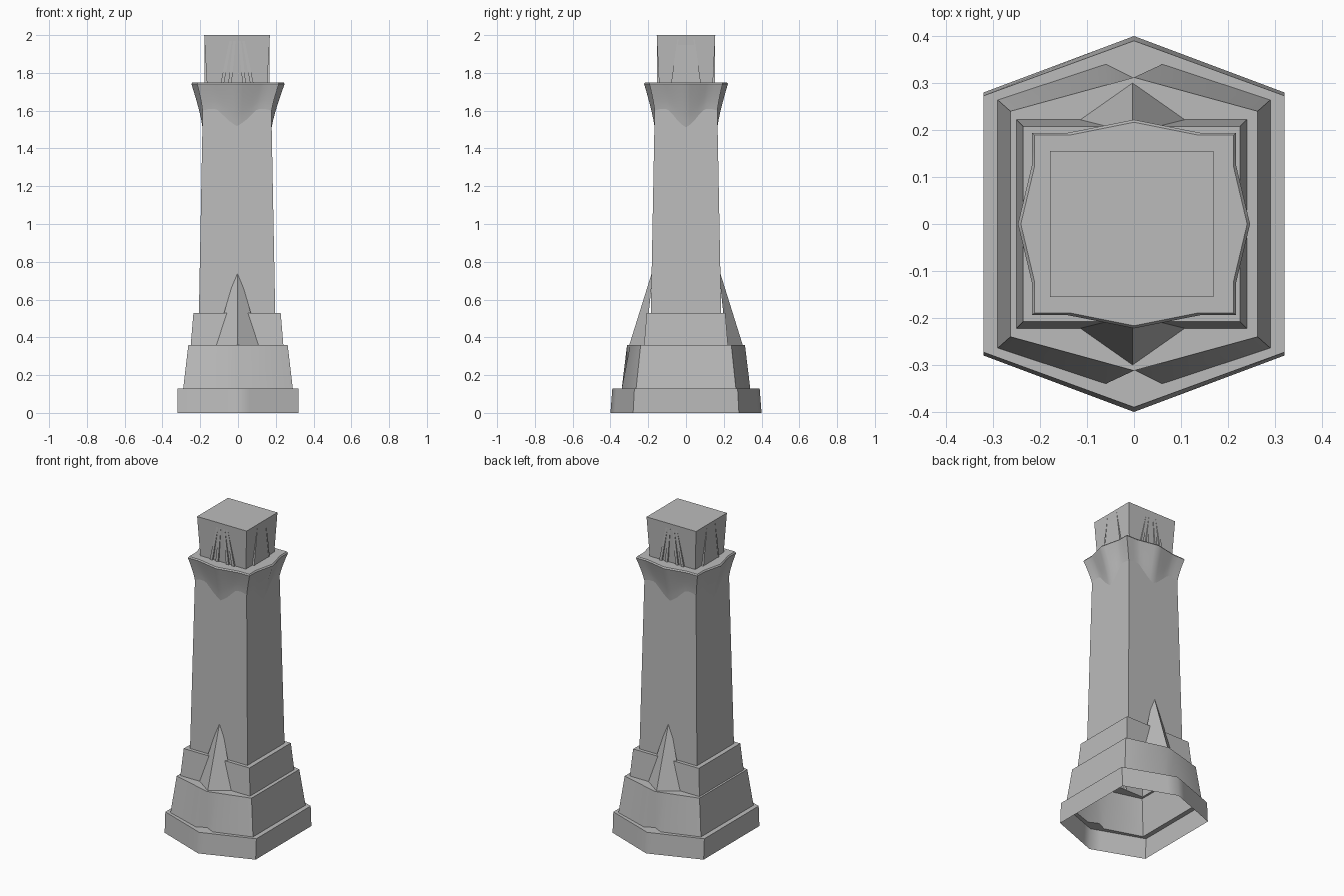
import bpy, bmesh, math
from mathutils import Vector

if "Cube" in bpy.data.objects:
    bpy.data.objects.remove(bpy.data.objects["Cube"])

stone = bpy.data.materials.new("grey_stone")
stone.diffuse_color = (0.5, 0.5, 0.5, 1)
stone.use_nodes = True
stone.node_tree.nodes["Principled BSDF"].inputs["Base Color"].default_value = stone.diffuse_color


def make(name, verts, faces, angle=30):
    me = bpy.data.meshes.new(name)
    me.from_pydata([tuple(v) for v in verts], [], faces)
    me.materials.append(stone)
    ob = bpy.data.objects.new(name, me)
    bpy.context.collection.objects.link(ob)
    bpy.ops.object.select_all(action='DESELECT')
    ob.select_set(True)
    bpy.context.view_layer.objects.active = ob
    bpy.ops.object.shade_smooth_by_angle(angle=math.radians(angle))
    return ob


def loft(name, rings, cap=False, angle=30):
    # Rings run counter-clockwise seen from above, from bottom to top
    n = len(rings[0])
    verts = [v for r in rings for v in r]
    faces = []
    for k in range(len(rings) - 1):
        for i in range(n):
            j = (i + 1) % n
            faces.append((k * n + i, k * n + j, (k + 1) * n + j, (k + 1) * n + i))
    if cap:
        faces.append(tuple(range((len(rings) - 1) * n, len(rings) * n)))
    return make(name, verts, faces, angle)


def outline(z, x, y, mid=None, sx=0.06, sy=None, cx=0.0):
    # Rectangle whose front and back may come to a point, with shoulders beside it
    mid = y if mid is None else mid
    sy = mid + (y - mid) * sx / x if sy is None else sy
    half = [(x, y), (sx, sy), (0, mid), (-sx, sy), (-x, y)]
    pts = half + [(-a, -b) for a, b in half]
    return [Vector((a + cx, b, z)) for a, b in pts]


OFF = -0.005
plinth = [outline(0, .32, .28, .40), outline(.13, .32, .273, .39)]
tier = [outline(.13, .29, .264, .31, .06, .34), outline(.36, .263, .24, .312)]
block = [outline(.36, .245, .222, cx=OFF), outline(.53, .231, .208, cx=OFF)]
shaft = [outline(.53, .202, .186, cx=OFF), outline(1.74, .179, .163, cx=OFF)]

# Stepped base, open underneath, and the tapering shaft
loft("plinth", plinth + [tier[0]], angle=42)
loft("lower_step", tier + [block[0]], angle=35)
loft("upper_step", block + [shaft[0]])
loft("shaft", shaft)

# Pointed buttress on front and back
for s, name in ((-1, "front_buttress"), (1, "back_buttress")):
    v = [(-.124, s * .215, .36), (-.003, s * .30, .36), (.118, s * .215, .36), (-.003, s * .172, .77)]
    f = [(0, 1, 3), (1, 2, 3)]
    make(name, v, f if s < 0 else [t[::-1] for t in f], 10)

# Flared capital with scalloped lower edge and a pointed top outline
SCALLOP = [(0, 1.51), (.12, 1.525), (.25, 1.545), (.4, 1.575), (.55, 1.602), (.65, 1.61), (.8, 1.61), (1, 1.60)]
US = [-u for u, z in SCALLOP[:0:-1]] + [u for u, z in SCALLOP[:-1]]
ZB = dict(SCALLOP)


def capital_ring(t, z_top=1.742, inset=0.0):
    ring = []
    for side in range(4):
        across = side % 2 == 0          # front and back faces run along x
        for u in US:
            a = min(abs(u) / .65, 1)
            if across:
                low, top = (u * .183, -.166), (u * .217, -(.222 - .028 * a))
            else:
                low, top = (u * .166, -.183), (u * .194, -(.247 - .03 * a))
            f = t ** 1.25
            p = [low[i] + (top[i] - low[i]) * f for i in (0, 1)]
            p = [c * (1 - inset) for c in p]
            for _ in range(side):       # quarter turns
                p = [-p[1], p[0]]
            zb = ZB[abs(u)]
            ring.append(Vector((p[0] + OFF * (1 - t), p[1], zb + (z_top - zb) * t)))
    return ring


rings = [capital_ring(k / 6) for k in range(7)]
rings += [capital_ring(1, 1.75, .025), capital_ring(1, 1.75, .5)]
loft("capital", rings, angle=32)

# Square top block, widening upward
loft("top_block", [outline(1.75, .160, .143, cx=OFF), outline(2.0, .174, .155, cx=OFF)], cap=True)


def slat(name, s, axis, b0, b1, t0, t1, out, back):
    # Upright tapered plate standing proud of the block
    z0, z1 = 1.75, 1.98
    verts = []
    for d in (out, back):
        for w, z in ((b0, z0), (b1, z0), (t1, z1), (t0, z1)):
            verts.append((w, s * d, z) if axis == 'y' else (s * d + OFF, w, z))
    ob = make(name, verts, [(0, 1, 2, 3), (7, 6, 5, 4), (0, 4, 5, 1), (1, 5, 6, 2), (2, 6, 7, 3), (3, 7, 4, 0)], 10)
    bm = bmesh.new()
    bm.from_mesh(ob.data)
    bmesh.ops.recalc_face_normals(bm, faces=bm.faces)
    bm.to_mesh(ob.data)
    bm.free()


# Four fanned ribs on front and back, one tapered panel on each side
for s, word in ((-1, "front"), (1, "back")):
    for i, (b, t) in enumerate(((-.082, -.037), (-.042, -.018), (.032, .008), (.072, .027))):
        slat(f"{word}_rib_{i + 1}", s, 'y', b - .009, b + .009, t - .006, t + .006, .1535, .135)
for s, word in ((-1, "left"), (1, "right")):
    slat(f"{word}_panel", s, 'x', -.078, .078, -.045, .045, .171, .15)
    for e in (-1, 1):
        slat(f"{word}_panel_edge_{'a' if e < 0 else 'b'}", s, 'x', e * .078, e * .07, e * .045, e * .039, .173, .15)
